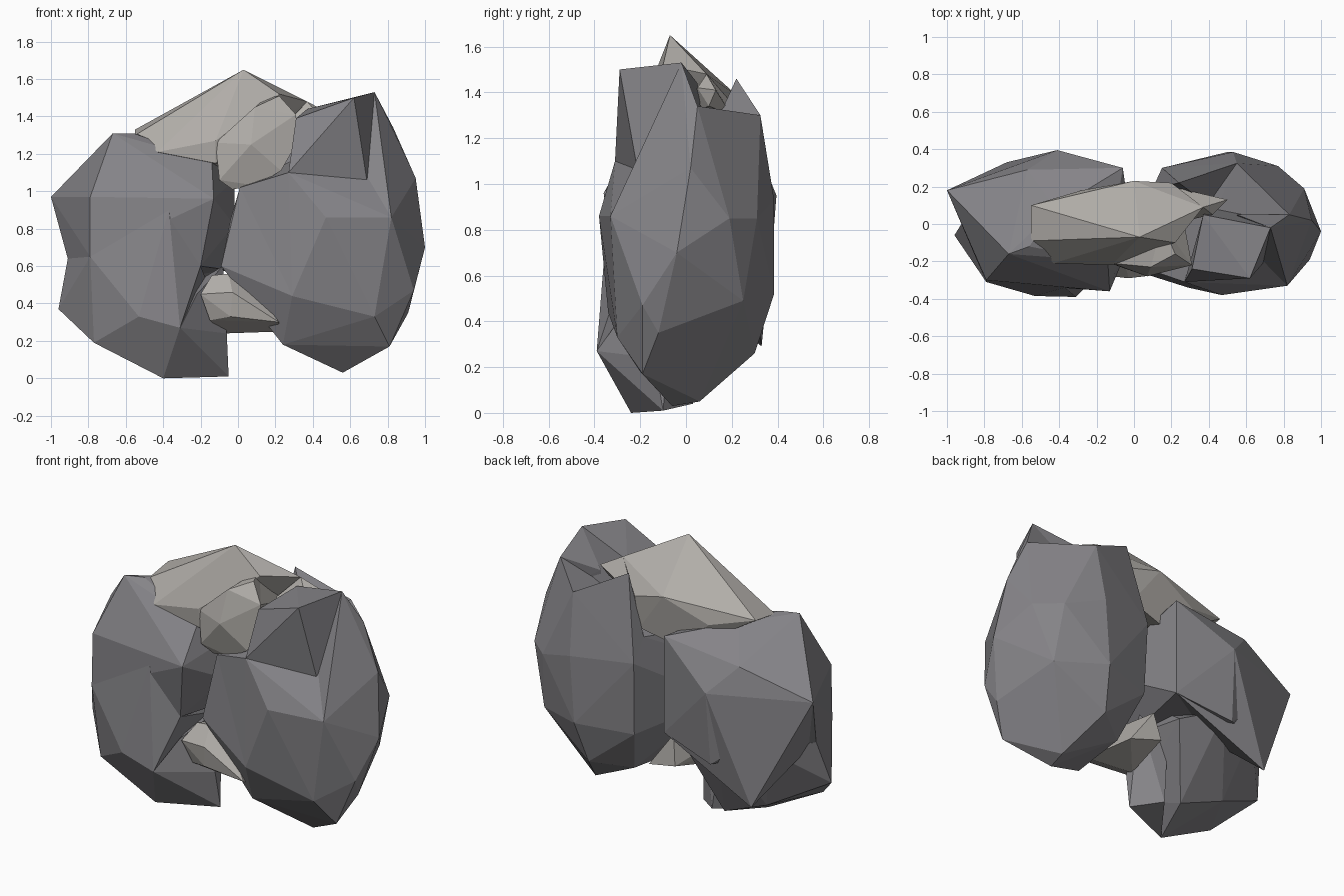
import bpy, bmesh


def material(name, rgb):
    m = bpy.data.materials.new(name)
    m.diffuse_color = (*rgb, 1)
    return m


dark = material("dark_stone", (0.235, 0.23, 0.245))
light = material("light_stone", (0.44, 0.42, 0.395))
empty = bpy.data.collections.new("no_operands")


def rock(name, mat, *chunks):
    """Faceted boulder: each chunk is a hull around its corner points."""
    mesh = bpy.data.meshes.new(name)
    total = bmesh.new()
    for pts in chunks:
        bm = bmesh.new()
        for p in pts:
            bm.verts.new(p)
        bmesh.ops.convex_hull(bm, input=bm.verts)
        loose = [v for v in bm.verts if not v.link_faces]
        bmesh.ops.delete(bm, geom=loose, context='VERTS')
        bmesh.ops.dissolve_limit(bm, angle_limit=0.09, verts=bm.verts, edges=bm.edges)
        bmesh.ops.recalc_face_normals(bm, faces=bm.faces)
        bm.to_mesh(mesh)
        bm.free()
        total.from_mesh(mesh)
    total.to_mesh(mesh)
    total.free()
    mesh.materials.append(mat)
    ob = bpy.data.objects.new(name, mesh)
    bpy.context.collection.objects.link(ob)
    # weld the overlapping chunks into one skin
    if len(chunks) > 1:
        mod = ob.modifiers.new("weld_chunks", 'BOOLEAN')
        mod.operation = 'UNION'
        mod.solver = 'EXACT'
        mod.use_self = True
        mod.operand_type = 'COLLECTION'
        mod.collection = empty
    return ob


# tall right boulder: body, front crest, side of the tip, rear spike
rock("right_boulder", dark,
     [(0.69, -0.21, 1.06), (0.27, -0.31, 1.10), (0.01, -0.22, 1.02),
      (-0.04, -0.2, 0.85), (-0.09, -0.22, 0.60), (0.47, -0.38, 0.86),
      (0.82, -0.33, 0.86), (0.73, -0.30, 0.33), (0.29, -0.34, 0.44),
      (0.24, -0.2, 0.18), (0.56, -0.06, 0.03), (0.58, 0.06, 0.05),
      (0.81, -0.19, 0.17), (0.91, -0.12, 0.35), (0.94, -0.19, 0.47),
      (1.0, -0.04, 0.70), (0.95, 0.02, 1.07), (0.83, 0.05, 1.34),
      (0.55, 0.325, 1.30), (0.91, 0.19, 0.85), (0.77, 0.31, 0.85),
      (0.53, 0.385, 0.93), (0.50, 0.385, 0.52), (0.80, 0.25, 0.49),
      (0.15, 0.30, 0.95), (0.16, 0.28, 0.50), (0.46, 0.30, 0.26),
      (0.25, 0.15, 0.22), (0.15, 0.2, 1.08)],
     [(0.62, -0.29, 1.50), (0.73, -0.02, 1.53), (0.69, -0.21, 1.05),
      (0.27, -0.31, 1.10), (0.31, -0.24, 1.39), (0.37, 0.05, 1.44),
      (0.5, 0.1, 1.05)],
     [(0.73, -0.02, 1.53), (0.83, 0.05, 1.34), (0.95, 0.02, 1.07),
      (0.82, -0.33, 0.86), (0.69, -0.21, 1.05), (0.6, 0.0, 1.0),
      (0.55, 0.05, 1.33)],
     [(0.24, 0.22, 1.46), (0.55, 0.325, 1.30), (0.15, 0.30, 0.95),
      (0.15, 0.2, 1.08), (0.53, 0.385, 0.93), (0.40, 0.1, 1.2)])

# left boulder: top block, lower front, foot, rear bulge
rock("left_boulder", dark,
     [(-0.67, -0.16, 1.31), (-0.56, -0.12, 1.31), (-0.43, -0.20, 1.20),
      (-0.14, -0.20, 1.16), (-0.13, -0.36, 0.96), (-0.79, -0.30, 0.97),
      (-1.0, 0.18, 0.97), (-0.79, 0.16, 1.08), (-0.91, 0.02, 0.64),
      (-0.79, -0.31, 0.65), (-0.37, -0.34, 0.90), (-0.02, -0.1, 0.82),
      (-0.02, 0.02, 1.06), (-0.57, 0.29, 1.12), (-0.41, 0.395, 0.95),
      (-0.42, 0.08, 1.28), (-0.06, 0.30, 1.18), (-0.2, -0.28, 0.60),
      (-0.06, 0.30, 0.58), (-0.42, 0.36, 0.50)],
     [(-0.37, -0.34, 0.90), (-0.79, -0.31, 0.65), (-0.91, 0.02, 0.64),
      (-0.96, -0.06, 0.37), (-0.77, -0.25, 0.19), (-0.53, -0.385, 0.33),
      (-0.31, -0.39, 0.27), (-0.40, -0.24, 0.0), (-0.2, -0.28, 0.60),
      (-0.42, 0.30, 0.60), (-0.70, 0.20, 0.60), (-0.60, 0.06, 0.18),
      (-0.3, 0.05, 0.06), (-0.15, 0.22, 0.48)],
     [(-0.05, -0.10, 0.01), (-0.06, -0.14, 0.24), (-0.40, -0.24, 0.0),
      (-0.31, -0.39, 0.27), (-0.22, -0.26, 0.45), (-0.2, 0.03, 0.04),
      (-0.25, 0.0, 0.5), (-0.08, -0.05, 0.60)],
     [(-0.41, 0.395, 0.95), (-0.57, 0.29, 1.12), (-1.0, 0.18, 0.97),
      (-0.06, 0.30, 1.18), (-0.06, 0.30, 0.58), (-0.68, 0.33, 0.29),
      (-0.80, 0.27, 0.75), (-0.88, 0.0, 0.62), (-0.4, 0.0, 0.6)])

# pale cap stone wedged on top
rock("cap_stone", light,
     [(0.03, -0.07, 1.65), (-0.55, -0.09, 1.30), (-0.55, 0.10, 1.33),
      (-0.43, -0.21, 1.21), (-0.12, -0.22, 1.27), (0.0, 0.23, 1.38),
      (-0.28, 0.18, 1.26), (0.37, 0.09, 1.48), (0.22, -0.1, 1.52),
      (0.20, 0.22, 1.33), (0.18, 0.20, 1.13), (-0.1, 0.17, 1.06),
      (-0.12, -0.21, 1.15)],
     [(0.09, -0.23, 1.45), (0.22, -0.16, 1.51), (0.31, -0.22, 1.41),
      (0.31, -0.22, 1.25), (0.23, -0.24, 1.11), (0.07, -0.28, 1.25),
      (-0.12, -0.21, 1.26), (-0.10, -0.22, 1.06), (-0.03, -0.2, 1.01),
      (0.1, -0.22, 1.03), (0.1, 0.1, 1.10), (0.25, 0.1, 1.3),
      (0.15, 0.0, 1.5)],
     [(0.50, 0.13, 1.41), (0.42, 0.05, 1.42), (0.37, 0.09, 1.48),
      (0.2, 0.2, 1.3), (0.2, 0.0, 1.3), (0.46, 0.1, 1.34)])

# small pale stone wedged at the foot
rock("foot_stone", light,
     [(-0.20, -0.27, 0.45), (-0.14, -0.2, 0.55), (-0.05, -0.2, 0.56),
      (-0.03, -0.29, 0.46), (0.10, -0.2, 0.46), (0.12, -0.25, 0.31),
      (-0.04, -0.27, 0.33), (-0.15, -0.23, 0.31), (-0.07, -0.1, 0.24),
      (0.22, -0.26, 0.30), (0.22, -0.15, 0.25), (0.15, 0.15, 0.27),
      (-0.05, 0.18, 0.32), (-0.02, 0.15, 0.5)])
